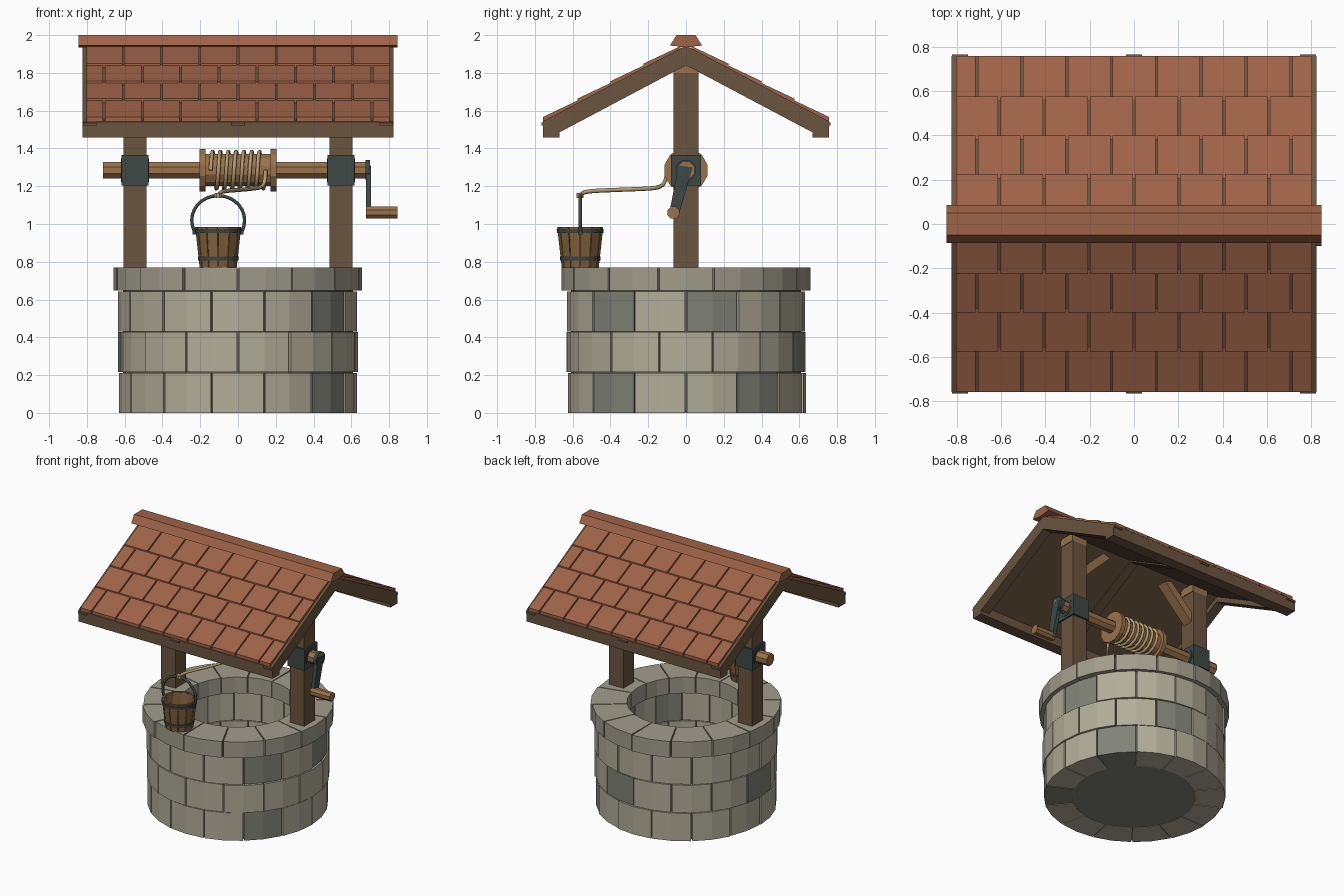
import bpy, bmesh, math, random

if "Cube" in bpy.data.objects:
    bpy.data.objects.remove(bpy.data.objects["Cube"])

random.seed(4)
TAU = math.tau


def material(name, rgb):
    m = bpy.data.materials.new(name)
    m.diffuse_color = (*rgb, 1)
    m.use_nodes = True
    m.node_tree.nodes["Principled BSDF"].inputs["Base Color"].default_value = m.diffuse_color
    return m


STONE = material("pale stone", (0.445, 0.42, 0.32))
CAP = material("cap stone", (0.36, 0.34, 0.265))
GREY = material("grey stone", (0.22, 0.228, 0.185))
MORTAR = material("dark mortar", (0.10, 0.102, 0.082))
WOOD = material("dark timber", (0.147, 0.09, 0.05))
LIGHT = material("light timber", (0.32, 0.17, 0.068))
STAVE = material("bucket timber", (0.235, 0.125, 0.048))
TILE = material("clay tile", (0.345, 0.125, 0.063))
METAL = material("dark iron", (0.047, 0.066, 0.06))
ROPE = material("rope", (0.47, 0.34, 0.165))


def finish(name, bm, mat):
    bmesh.ops.recalc_face_normals(bm, faces=bm.faces[:])
    me = bpy.data.meshes.new(name)
    bm.to_mesh(me)
    bm.free()
    for m in (mat if isinstance(mat, list) else [mat]):
        me.materials.append(m)
    ob = bpy.data.objects.new(name, me)
    bpy.context.collection.objects.link(ob)
    return ob


def add_prism(bm, pts, lo, hi, axis="x", index=0):
    """Extrude a 2D outline along an axis."""
    place = {"x": lambda a, b, t: (t, a, b), "y": lambda a, b, t: (a, t, b),
             "z": lambda a, b, t: (a, b, t)}[axis]
    rows = [[bm.verts.new(place(a, b, t)) for a, b in pts] for t in (lo, hi)]
    n = len(pts)
    faces = [bm.faces.new(rows[0][::-1]), bm.faces.new(rows[1])]
    for i in range(n):
        j = (i + 1) % n
        faces.append(bm.faces.new((rows[0][i], rows[0][j], rows[1][j], rows[1][i])))
    for f in faces:
        f.material_index = index


def prism(name, pts, lo, hi, mat, axis="x"):
    bm = bmesh.new()
    add_prism(bm, pts, lo, hi, axis)
    return finish(name, bm, mat)


def box(name, x, y, z, mat):
    return prism(name, [(x[0], y[0]), (x[1], y[0]), (x[1], y[1]), (x[0], y[1])], *z, mat, "z")


def ngon(n, r, cx=0, cy=0):
    return [(cx + r * math.cos(TAU * (i + .5) / n), cy + r * math.sin(TAU * (i + .5) / n))
            for i in range(n)]


def lathe(name, profile, n, mat, center=(0, 0)):
    """Spin a closed (radius, z) outline around a vertical axis."""
    bm = bmesh.new()
    rings = [[bm.verts.new((center[0] + r * math.cos(TAU * k / n),
                            center[1] + r * math.sin(TAU * k / n), z))
              for r, z in profile] for k in range(n)]
    for k in range(n):
        a, b = rings[k], rings[(k + 1) % n]
        for i in range(len(profile)):
            j = (i + 1) % len(profile)
            bm.faces.new((a[i], b[i], b[j], a[j]))
    return finish(name, bm, mat)


def tube(name, pts, r, mat, kind="POLY"):
    cu = bpy.data.curves.new(name, "CURVE")
    cu.dimensions = "3D"
    cu.bevel_depth, cu.bevel_resolution, cu.use_fill_caps = r, 1, True
    sp = cu.splines.new(kind)
    sp.points.add(len(pts) - 1)
    for p, c in zip(sp.points, pts):
        p.co = (*c, 1)
    if kind == "NURBS":
        sp.use_endpoint_u, sp.order_u, sp.resolution_u = True, 3, 5
    cu.materials.append(mat)
    ob = bpy.data.objects.new(name, cu)
    bpy.context.collection.objects.link(ob)
    return ob


# Stone courses: each block is a short arc; angles start at the front
def course(name, z0, z1, r_in, r_out, shift, grey, mats):
    bm = bmesh.new()
    step = TAU / 14
    for k in range(14):
        a0, a1 = (k + shift) * step + 0.007, (k + 1 + shift) * step - 0.007
        ro = r_out + random.uniform(-0.004, 0.009)
        arc = [a0, (a0 + a1) / 2, a1]
        pts = [(ro * math.sin(a), -ro * math.cos(a)) for a in arc]
        pts += [(r_in * math.sin(a), -r_in * math.cos(a)) for a in reversed(arc)]
        add_prism(bm, pts, z0, z1, "z", int(k in grey))
    return finish(name, bm, mats)


course("wall_course_low", 0, 0.212, 0.43, 0.628, 0.5, {1, 4}, [STONE, GREY])
course("wall_course_middle", 0.217, 0.427, 0.43, 0.628, 0, {6, 10}, [STONE, GREY])
course("wall_course_high", 0.432, 0.642, 0.43, 0.628, 0.5, {1, 3}, [STONE, GREY])
course("wall_cap", 0.647, 0.77, 0.41, 0.656, 0, {}, [CAP])
lathe("mortar", [(0.44, 0.004), (0.61, 0.004), (0.61, 0.76), (0.44, 0.76)], 28, MORTAR)
prism("well_floor", ngon(28, 0.437), 0.002, 0.03, GREY, "z")

# Posts with iron brackets, top pads and slanted braces
for s, side in ((-1, "left"), (1, "right")):
    c = 0.545 * s
    box("post_" + side, (c - .06, c + .06), (-.065, .065), (0.6, 1.80), WOOD)
    box("post_pad_" + side, (c - .065, c + .065), (-.065, .065), (1.80, 1.86), LIGHT)
    box("bracket_" + side, (c - .072, c + .072), (-.08, .08), (1.205, 1.365), METAL)
    prism("bearing_" + side, ngon(12, 0.065, 0, 1.285), c - .075, c + .075, METAL)
    prism("brace_" + side, [(s * .49, 1.56), (s * .49, 1.64), (s * .31, 1.82), (s * .25, 1.80)],
          -0.04, 0.04, LIGHT, "y")

# Roof frame: gable rafters, shallow middle rafter, deck, eave beams and rafter tails
SLOPE = 0.53


def roof_outline(top, bottom, half, cut=0):
    """Chevron of even depth; the lower corners can be cut level at a height."""
    end = bottom - SLOPE * half
    right = [(half, top - SLOPE * half), (half, max(end, cut))]
    if cut > end:
        right.append(((bottom - cut) / SLOPE, cut))
    return [(0, top)] + right + [(0, bottom)] + [(-y, z) for y, z in reversed(right)]


for x, part in ((-.785, "left"), (.785, "right")):
    prism("rafter_" + part, roof_outline(1.945, 1.84, 0.757, 1.457), x - .037, x + .037, WOOD)
prism("rafter_middle", roof_outline(1.94, 1.87, 0.70), -.035, .035, WOOD)
prism("roof_deck", roof_outline(1.945, 1.88, 0.752), -.815, .815, WOOD)
for s, part in ((-1, "front"), (1, "back")):
    prism("eave_beam_" + part, [(s * .67, 1.457), (s * .757, 1.457), (s * .757, 1.54), (s * .67, 1.58)],
          -.822, .822, WOOD)
    for i, x in enumerate((-.785, 0, .785)):
        prism(f"rafter_tail_{part}_{i}", [(s * .72, 1.525), (s * .765, 1.522),
                                          (s * .765, 1.536), (s * .72, 1.56)], x - .036, x + .036, WOOD)

# Tiles: four overlapping rows per slope, joints staggered
bm = bmesh.new()
edges = [0.757, 0.575, 0.40, 0.225, 0.04]
for s in (-1, 1):
    for row in range(4):
        lo, hi = edges[row], max(edges[row + 1] - 0.02, 0.03)
        z_lo, z_hi = 1.945 - SLOPE * lo, 1.945 - SLOPE * hi
        outline = [(s * lo, z_lo), (s * lo, z_lo + .023), (s * hi, z_hi + .012), (s * hi, z_hi - .004)]
        joints = [-.807] + [-.81 + .2025 * (k + (.5 if row % 2 == 0 else 1)) for k in range(8)]
        joints = [j for j in joints if j < .80] + [.807]
        for a, b in zip(joints, joints[1:]):
            add_prism(bm, outline, a + .005, b - .005)
finish("roof_tiles", bm, TILE)
prism("ridge_cap", [(-.085, 1.945), (-.05, 2.0), (.05, 2.0), (.085, 1.945), (0, 1.935)],
      -.845, .845, TILE)

# Windlass: axle, drum with flanges and coiled rope
prism("axle", ngon(8, 0.047, 0, 1.285), -.715, .70, LIGHT)
prism("drum", ngon(12, 0.088, 0, 1.285), -.18, .18, LIGHT)
for s, part in ((-1, "left"), (1, "right")):
    prism("drum_flange_" + part, ngon(12, 0.117, 0, 1.285), s * .187 - .016, s * .187 + .016, LIGHT)
turns, n = 7, 14
coil = []
for i in range(turns * n + 1):
    a = TAU * i / n
    coil.append((-.145 + .29 * i / (turns * n), -0.1 * math.cos(a), 1.285 + 0.1 * math.sin(a)))
tube("rope_coil", coil, 0.0105, ROPE)
tube("rope_lead", [(.145, -.1, 1.285), (.145, -.105, 1.235), (.13, -.13, 1.195), (.08, -.20, 1.187),
                   (0, -.38, 1.18), (-.07, -.50, 1.175), (-.10, -.555, 1.165), (-.105, -.56, 1.145)],
     0.011, ROPE, "NURBS")
prism("rope_knot", ngon(8, 0.02, -.105, -.56), 1.138, 1.165, ROPE, "z")

# Crank: hub, tapered arm and grip
prism("crank_hub", ngon(12, 0.055, 0, 1.285), .675, .70, METAL)
prism("crank_arm", [(-.04, 1.31), (.035, 1.30), (-.04, 1.04), (-.09, 1.05)], .677, .705, METAL)
prism("crank_grip", ngon(8, 0.034, -.067, 1.06), .677, .845, LIGHT)

# Bucket: staves, base, hoops and arched handle
BX, BY = -.105, -.56
bm = bmesh.new()
for k in range(12):
    a0, a1 = TAU * k / 12 + .02, TAU * (k + 1) / 12 - .02
    quads = []
    for z, ro in ((0.770, 0.098), (0.985, 0.122)):
        quads.append([bm.verts.new((BX + r * math.cos(a), BY + r * math.sin(a), z))
                      for r, a in ((ro, a0), (ro, a1), (ro - .016, a1), (ro - .016, a0))])
    lo, hi = quads
    bm.faces.new(lo[::-1])
    bm.faces.new(hi)
    for i in range(4):
        j = (i + 1) % 4
        bm.faces.new((lo[i], lo[j], hi[j], hi[i]))
finish("bucket_staves", bm, STAVE)
lathe("bucket_lining", [(.082, .78), (.088, .78), (.112, .975), (.106, .975)], 12, STAVE, (BX, BY))
prism("bucket_base", ngon(12, 0.086, BX, BY), .775, .795, STAVE, "z")
for part, z, r in (("low", .807, .106), ("high", .952, .1225)):
    lathe("bucket_hoop_" + part, [(r - .012, z), (r, z), (r + .002, z + .021), (r - .010, z + .021)],
          24, METAL, (BX, BY))
arch = [(BX - .125, BY, .955)]
arch += [(BX - .14 * math.cos(t), BY, 1.02 + .13 * math.sin(t))
         for t in [math.pi * (i - 1) / 14 for i in range(17)]]
arch += [(BX + .125, BY, .955)]
tube("bucket_handle", arch, 0.010, METAL)
for s, part in ((-1, "left"), (1, "right")):
    c = BX + s * .125
    box("handle_ear_" + part, (c - .01, c + .01), (BY - .012, BY + .012), (.945, .98), METAL)
